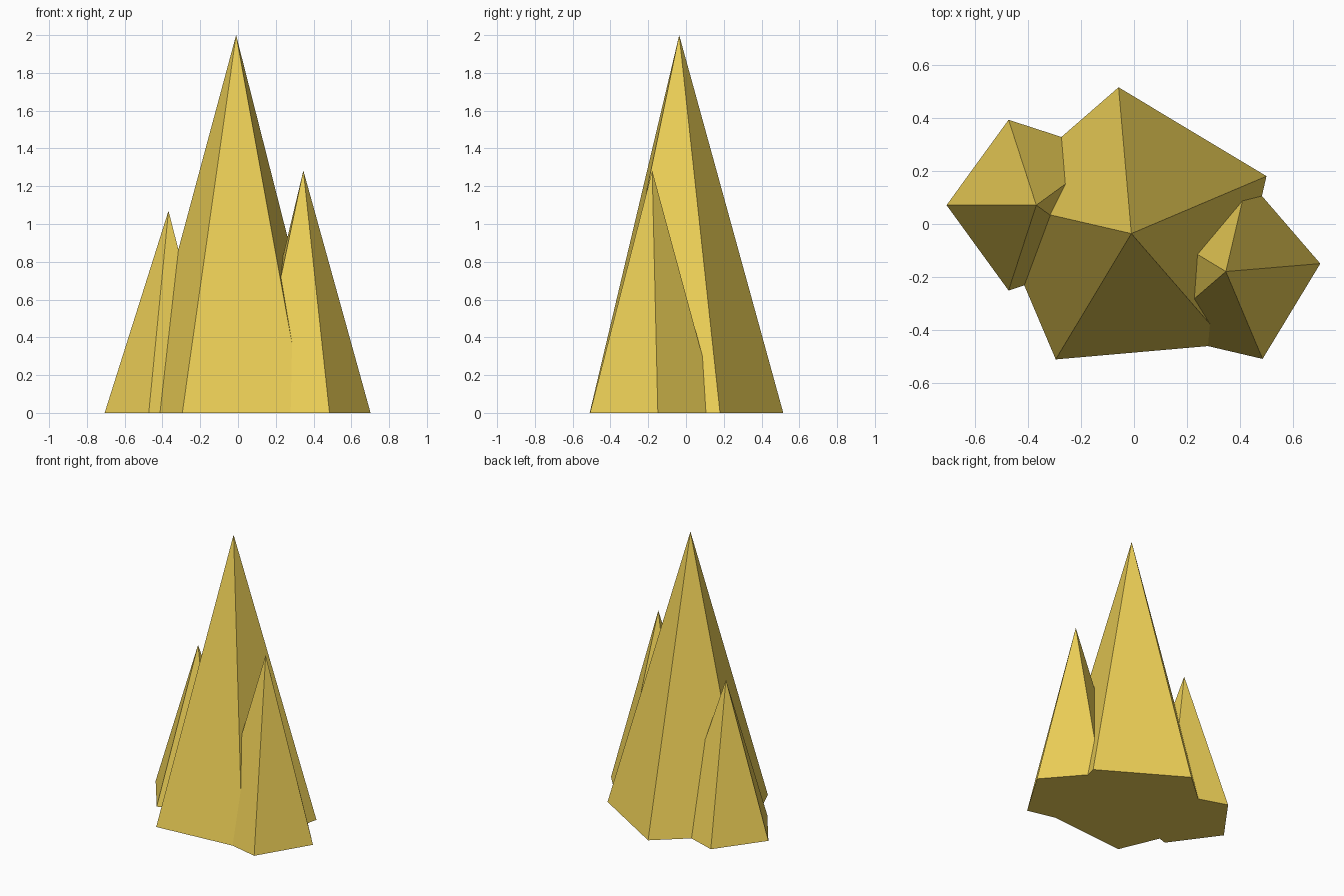
import bpy, math

if "Cube" in bpy.data.objects:
    bpy.data.objects.remove(bpy.data.objects["Cube"])

gold = bpy.data.materials.new("gold")
gold.diffuse_color = (0.85, 0.63, 0.095, 1)
gold.use_nodes = True
gold.node_tree.nodes["Principled BSDF"].inputs["Base Color"].default_value = gold.diffuse_color


def spike(name, x, y, radius, height, angle):
    """Five-sided pointed shard; angle (degrees) is the direction of one base corner."""
    bpy.ops.mesh.primitive_cone_add(vertices=5, radius1=1, radius2=0, depth=1)
    ob = bpy.context.object
    ob.name = ob.data.name = name
    me = ob.data
    # unit cone -> corner at the given angle, base on the ground
    first = min(me.vertices, key=lambda v: v.co.z).co
    turn = math.radians(angle) - math.atan2(first.y, first.x)
    c, s = math.cos(turn), math.sin(turn)
    for v in me.vertices:
        px, py, pz = v.co
        v.co = ((px * c - py * s) * radius, (px * s + py * c) * radius, (pz + 0.5) * height)
    ob.location = (x, y, 0)
    me.materials.append(gold)
    return ob


# Tall central shard with two smaller ones growing from its sides
spike("main_shard", -0.01, -0.036, 0.553, 2.0, 95)
spike("right_shard", 0.346, -0.179, 0.357, 1.283, 4.8)
spike("left_shard", -0.368, 0.071, 0.338, 1.07, 180)
